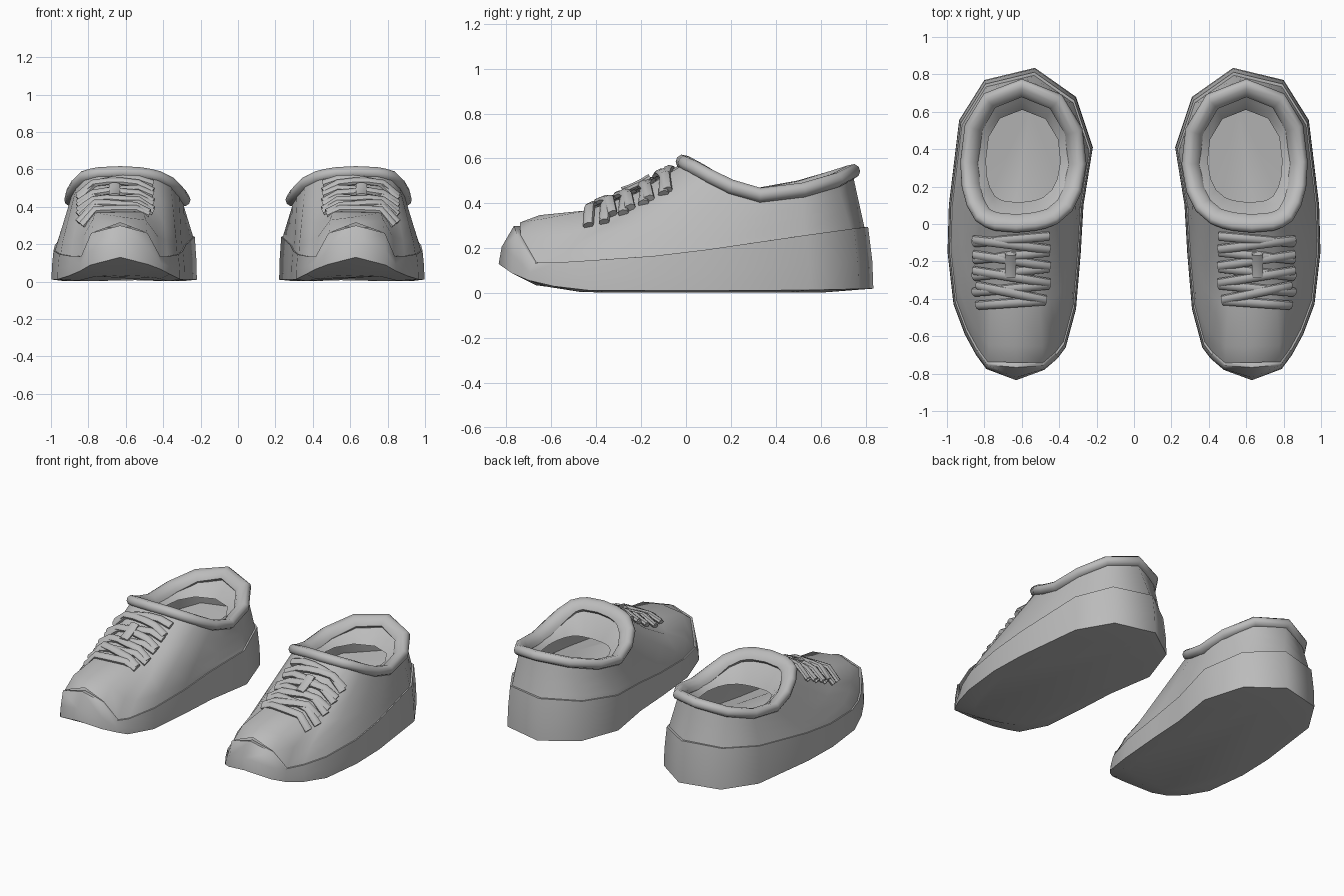
import bpy, bmesh, math
from mathutils import Vector
from mathutils.bvhtree import BVHTree

if "Cube" in bpy.data.objects:
    bpy.data.objects.remove(bpy.data.objects["Cube"])

grey = bpy.data.materials.new("mid_grey")
grey.diffuse_color = (0.5, 0.5, 0.5, 1)
grey.use_nodes = True
grey.node_tree.nodes["Principled BSDF"].inputs["Base Color"].default_value = grey.diffuse_color


def interp(v, table):
    """Piecewise linear lookup."""
    if v <= table[0][0]:
        return table[0][1]
    for (a, p), (b, q) in zip(table, table[1:]):
        if v <= b:
            return p + (q - p) * (v - a) / (b - a)
    return table[-1][1]


def finish(name, bm, angle=55):
    bmesh.ops.recalc_face_normals(bm, faces=bm.faces)
    me = bpy.data.meshes.new(name)
    bm.to_mesh(me)
    bm.free()
    ob = bpy.data.objects.new(name, me)
    bpy.context.collection.objects.link(ob)
    me.materials.append(grey)
    bpy.ops.object.select_all(action='DESELECT')
    bpy.context.view_layer.objects.active = ob
    ob.select_set(True)
    bpy.ops.object.shade_smooth_by_angle(angle=math.radians(angle))
    # the second shoe
    ob.modifiers.new("pair", 'MIRROR').use_mirror_merge = False
    return ob


def loft(bm, rings, cap_start=False, cap_end=False, wrap=False):
    vs = [[bm.verts.new(p) for p in r] for r in rings]
    n = len(vs[0])
    for a, b in list(zip(vs, vs[1:])) + ([(vs[-1], vs[0])] if wrap else []):
        for i in range(n):
            j = (i + 1) % n
            bm.faces.new((a[i], a[j], b[j], b[i]))
    if cap_start:
        bm.faces.new(vs[0])
    if cap_end:
        bm.faces.new(vs[-1])


# Sole outline, from the toe round the outer side to the heel and back
outline = [(.63, -.835), (.79, -.775), (.845, -.70), (.905, -.59), (.965, -.43), (.997, -.15),
           (.99, .10), (.935, .555), (.80, .77), (.53, .835), (.31, .68), (.22, .41),
           (.27, .10), (.285, -.16), (.31, -.455), (.365, -.66), (.41, -.72), (.48, -.78)]
N = len(outline)
bottom_z = [(-.835, .13), (-.77, .085), (-.66, .04), (-.45, .012), (.4, .01), (.83, .02)]
rim_z = [(-.6, .135), (-.2, .16), (0, .18), (.4, .24), (.8, .295)]
toe_z = {0: .30, 1: .26, N - 1: .26}
mid = Vector((.62, 0, 0))


def scaled(k, i):
    x, y = outline[i]
    return mid + (Vector((x, y, 0)) - mid) * k


def rim(k, toe_shift, lift=0):
    ring = []
    for i in range(N):
        p = scaled(k, i)
        p.z = toe_z.get(i, interp(p.y, rim_z))
        if i == 0:
            p.y += toe_shift
            p.z += lift
        ring.append(p)
    return ring


# Sole with raised toe bumper, closed on top inside the shoe
base = [Vector((x, y, interp(y, bottom_z))) for x, y in outline]
tread = [scaled(.8, i) for i in range(N)]
for p in tread:
    p.z = interp(p.y, [(-.66, .035), (-.45, .002), (.6, .002), (.7, .01)])
edge = rim(.972, .045)
waist = []
for b, e in zip(base, edge):
    p = b.lerp(e, .2)
    p.z = b.z + (e.z - b.z) * .45
    waist.append(p)
welt = rim(.952, .055)
bed = [scaled(.75, i) for i in range(N)]
for p in bed:
    p.z = interp(p.y, rim_z)
bm = bmesh.new()
loft(bm, [tread, base, waist, edge, welt, bed], cap_start=True, cap_end=True)
finish("sole", bm)

# Collar centre line, matched point for point with the sole outline
collar = [Vector(p) for p in [
    (.63, -.01, .585), (.74, 0, .58), (.78, .015, .572), (.82, .04, .56), (.86, .11, .52),
    (.885, .20, .475), (.893, .33, .437), (.87, .52, .46), (.78, .67, .505),
    (.60, .74, .543), (.41, .665, .52), (.31, .50, .47), (.29, .32, .437),
    (.315, .18, .475), (.36, .09, .525), (.43, .03, .56), (.48, .012, .572), (.53, 0, .58)]]

# Upper, from the sole edge to the collar, hollowed over the vamp
foot = rim(.952, .055, .015)
front = {0: 1, 1: .75, 2: .55, 3: .25}
shoulder = {1: .035, 2: .06, 3: .04, 4: .025}
rings = []
for t, dip in [(0, 0), (.12, 0), (.4, -.055), (.7, -.065), (1, 0)]:
    ring = []
    for i in range(N):
        k = min(i, N - i)
        p = foot[i].lerp(collar[i], t)
        p.z += dip * front.get(k, 0)
        if 0 < t < 1:
            p.z += shoulder.get(k, 0) * (1 - t)
        ring.append(p)
    rings.append(ring)
bm = bmesh.new()
loft(bm, rings)
surface = BVHTree.FromBMesh(bm)
finish("upper", bm, 60)

# Padded collar, thicker towards the inside
tube = []
for i in range(N):
    tangent = (collar[(i + 1) % N] - collar[i - 1]).normalized()
    side = tangent.cross(Vector((0, 0, 1))).normalized()
    up = side.cross(tangent)
    section = []
    for k in range(10):
        c, s = math.cos(math.tau * k / 10), math.sin(math.tau * k / 10)
        section.append(collar[i] + side * c * (.036 if c > 0 else .062) + up * s * .034
                       + Vector((0, 0, min(c, 0) * .02)))
    tube.append(section)
bm = bmesh.new()
loft(bm, tube, wrap=True)
finish("collar", bm, 60)

# Lining sloping down to an open inner lip above the insole
centre = Vector((.595, .36, 0))
slope, lip = [], []
for p in collar:
    q = centre + (p - centre) * .66
    q.z = .41
    lip.append(q)
    s = p.lerp(q, .6)
    s.z = p.z + (q.z - p.z) * .5
    slope.append(s)
bm = bmesh.new()
loft(bm, [collar, slope, lip])
finish("lining", bm, 60)


def on_vamp(x, y, gap):
    hit = surface.ray_cast(Vector((x, y, 2)), Vector((0, 0, -1)))[0]
    return Vector((x, y, (hit.z if hit else .5) + gap))


def strap(bm, path, width, height):
    """Flat rounded strip following a path."""
    sections = []
    for k, p in enumerate(path):
        t = (path[min(k + 1, len(path) - 1)] - path[max(k - 1, 0)]).normalized()
        # lie square to the sloping vamp
        up = Vector((0, -.45, 1))
        up = (up - t * up.dot(t)).normalized()
        side = t.cross(up)
        sections.append([p + side * math.cos(a) * width + up * math.sin(a) * height
                         for a in [math.tau * (j + .5) / 8 for j in range(8)]])
    loft(bm, sections, cap_start=True, cap_end=True)


# Crossed laces: y at the inner end, y at the outer end
bm = bmesh.new()
rows = [(-.065, -.10), (-.135, -.085), (-.15, -.19), (-.225, -.165), (-.235, -.28),
        (-.315, -.25), (-.325, -.365), (-.405, -.33), (-.41, -.435)]
for k, (ya, yb) in enumerate(rows):
    half = .2 if k < 7 else .18
    path = [on_vamp(.655 + half * u, ya + (yb - ya) * (u + 1) / 2, .012 + .008 * (k % 2))
            for u in (-1, -.6, -.2, .2, .6, 1)]
    strap(bm, path, .026, .019)
finish("laces", bm, 50)

# Small vertical lace keeper
bm = bmesh.new()
strap(bm, [on_vamp(.66, y, .036) for y in (-.16, -.20, -.25, -.285)], .032, .016)
finish("lace_keeper", bm, 50)
